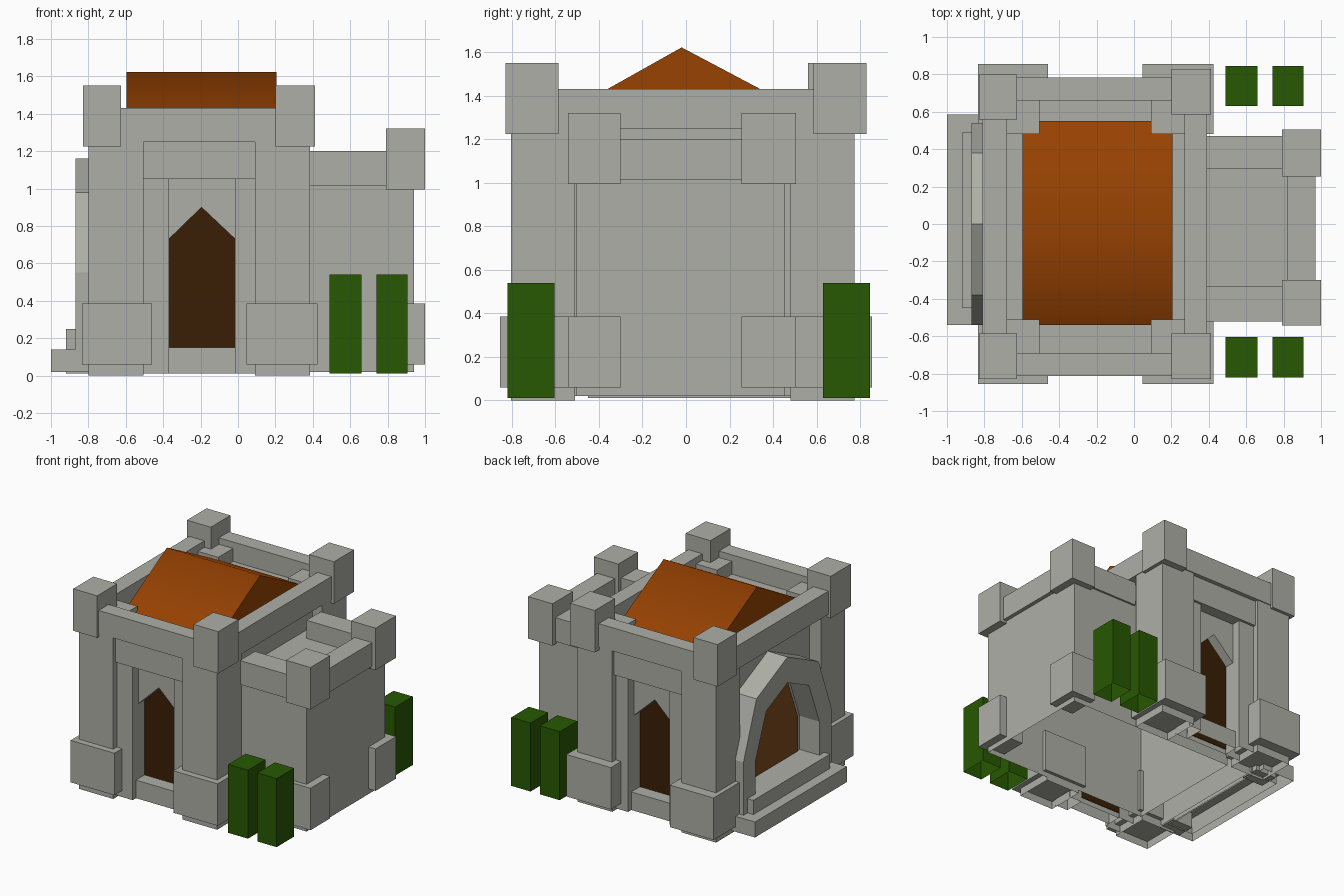
import bpy, bmesh, math

if "Cube" in bpy.data.objects:
    bpy.data.objects.remove(bpy.data.objects["Cube"])


def material(name, rgb):
    m = bpy.data.materials.new(name)
    lin = [((c / 255 + 0.055) / 1.055) ** 2.4 if c > 10 else c / 255 / 12.92 for c in rgb]
    m.diffuse_color = (*lin, 1)
    m.use_nodes = True
    m.node_tree.nodes["Principled BSDF"].inputs["Base Color"].default_value = m.diffuse_color
    return m


STONE = material("grey stone", (174, 175, 166))
ROOF = material("orange roof", (152, 66, 2))
DARK = material("dark door wood", (58, 31, 5))
WOOD = material("side door wood", (126, 75, 28))
LEAF = material("green leaves", (40, 88, 2))


def finish(name, bm, mat, open_bottom):
    bmesh.ops.recalc_face_normals(bm, faces=bm.faces)
    if open_bottom:
        low = [f for f in bm.faces if f.normal.z < -0.9]
        bmesh.ops.delete(bm, geom=low, context="FACES_ONLY")
    me = bpy.data.meshes.new(name)
    bm.to_mesh(me)
    bm.free()
    me.materials.append(mat)
    ob = bpy.data.objects.new(name, me)
    bpy.context.collection.objects.link(ob)
    return ob


def prism(name, pts, axis, a, b, mat=STONE, open_bottom=False):
    """Extrude a profile along x (pts are y,z) or along y (pts are x,z)."""
    place = (lambda p, t: (t, p[0], p[1])) if axis == "x" else (lambda p, t: (p[0], t, p[1]))
    bm = bmesh.new()
    face = bm.faces.new([bm.verts.new(place(p, a)) for p in pts])
    out = bmesh.ops.extrude_face_region(bm, geom=[face], use_keep_orig=True)
    step = (b - a, 0, 0) if axis == "x" else (0, b - a, 0)
    bmesh.ops.translate(bm, vec=step,
                        verts=[v for v in out["geom"] if isinstance(v, bmesh.types.BMVert)])
    return finish(name, bm, mat, open_bottom)


def box(name, x, y, z, mat=STONE):
    """Block; those standing on the ground are hollow shells without a floor."""
    return prism(name, [(x[0], z[0]), (x[1], z[0]), (x[1], z[1]), (x[0], z[1])],
                 "y", y[0], y[1], mat, z[0] < 0.05)


# Keep: upper wall band, recessed left wall and roof ledge
box("keep_upper_wall", (-0.68, 0.30), (-0.57, 0.54), (1.05, 1.25))
box("keep_left_wall", (-0.70, -0.68), (-0.52, 0.50), (0.02, 1.25))
box("roof_ledge", (-0.69, 0.28), (-0.70, 0.67), (1.22, 1.28))

# Front and back halves share the same facade
for s, side in ((-1, "front"), (1, "back")):
    def Y(d):  # distance from the middle, to world y
        return s * d - 0.015

    # Corner pillars, feet and turret blocks
    for n, px, foot, cap in (("left", (-0.80, -0.505), (-0.835, -0.46), (-0.83, -0.625)),
                             ("right", (0.09, 0.385), (0.045, 0.425), (0.20, 0.412))):
        box(f"{side}_{n}_pillar", px, (Y(0.79), Y(0.495)), (0, 1.38))
        box(f"{side}_{n}_foot", foot, (s * 0.855, s * 0.48), (0.06, 0.385))
        back_left = s > 0 and n == "left"
        cy = (0.56, 0.80) if back_left else (s * 0.83, s * 0.585)
        box(f"{side}_{n}_turret_block", cap, cy, (1.225, 1.55))

    # Parapet beam, lintel, jambs
    box(f"{side}_parapet", (-0.81, 0.39), (Y(0.797), Y(0.675)), (1.25, 1.43))
    box(f"{side}_lintel", (-0.51, 0.095), (Y(0.765), Y(0.57)), (1.05, 1.25))
    for n, jx in (("left", (-0.51, -0.37)), ("right", (-0.015, 0.095))):
        box(f"{side}_{n}_jamb", jx, (Y(0.745), Y(0.59)), (0.01, 1.05))

    # Pointed doorway, door and threshold
    prism(f"{side}_door_head", [(-0.37, 1.05), (-0.37, 0.73), (-0.195, 0.90),
                                (-0.015, 0.73), (-0.015, 1.05)], "y", Y(0.675), Y(0.59))
    prism(f"{side}_door", [(-0.37, 0.05), (-0.015, 0.05), (-0.015, 0.73),
                           (-0.195, 0.90), (-0.37, 0.73)], "y", Y(0.60), Y(0.59), DARK)
    box(f"{side}_threshold", (-0.37, -0.015), (Y(0.705), Y(0.595)), (0.01, 0.15))

    # Bushes
    for i, bx in enumerate(((0.49, 0.66), (0.74, 0.905))):
        box(f"{side}_bush_{i + 1}", bx, (s * 0.725 + 0.12, s * 0.725 - 0.095),
            (0.01, 0.54), LEAF)

# Side parapet beams
box("left_parapet", (-0.81, -0.68), (-0.81, 0.78), (1.25, 1.43))
box("right_parapet", (0.27, 0.39), (-0.81, 0.78), (1.25, 1.43))

# Gabled roof, soft over the ridge
roof = prism("gabled_roof", [(-0.54, 1.27), (0.55, 1.27), (0.55, 1.32),
                             (-0.02, 1.622), (-0.54, 1.33)], "x", -0.595, 0.205, ROOF)
bpy.context.view_layer.objects.active = roof
roof.select_set(True)
bpy.ops.object.shade_smooth_by_angle(angle=math.radians(60))

# Left side porch: pointed arch, door and two steps
outer = [(-0.54, 0.02), (-0.54, 0.55), (-0.38, 0.98), (0, 1.16),
         (0.38, 0.98), (0.54, 0.55), (0.54, 0.02)]
inner = [(0.39, 0.02), (0.39, 0.51), (0.26, 0.84), (0, 0.96),
         (-0.26, 0.84), (-0.39, 0.51), (-0.39, 0.02)]
prism("porch_arch", outer + inner, "x", -0.87, -0.69)
prism("side_door", [(-0.36, 0.1), (0.36, 0.1), (0.36, 0.52), (0.24, 0.82), (0, 0.94),
                    (-0.24, 0.82), (-0.36, 0.52)], "x", -0.707, -0.698, WOOD)
box("porch_lower_step", (-1.0, -0.72), (-0.54, 0.585), (0.02, 0.14))
box("porch_upper_step", (-0.92, -0.70), (-0.45, 0.49), (0.01, 0.25))

# Right wing shell, running through the keep, with its parapet, blocks and feet
box("wing_body", (-0.49, 0.94), (-0.505, 0.455), (0.02, 1.06))
box("wing_front_parapet", (0.38, 0.97), (-0.52, -0.335), (1.015, 1.20))
box("wing_back_parapet", (0.38, 0.97), (0.295, 0.47), (1.015, 1.20))
box("wing_right_parapet", (0.82, 0.97), (-0.52, 0.47), (1.015, 1.20))
for n, wy in (("front", (-0.542, -0.30)), ("back", (0.255, 0.505))):
    box(f"wing_{n}_turret_block", (0.79, 1.0), wy, (0.995, 1.32))
    box(f"wing_{n}_foot", (0.79, 1.0), wy, (0.06, 0.385))
